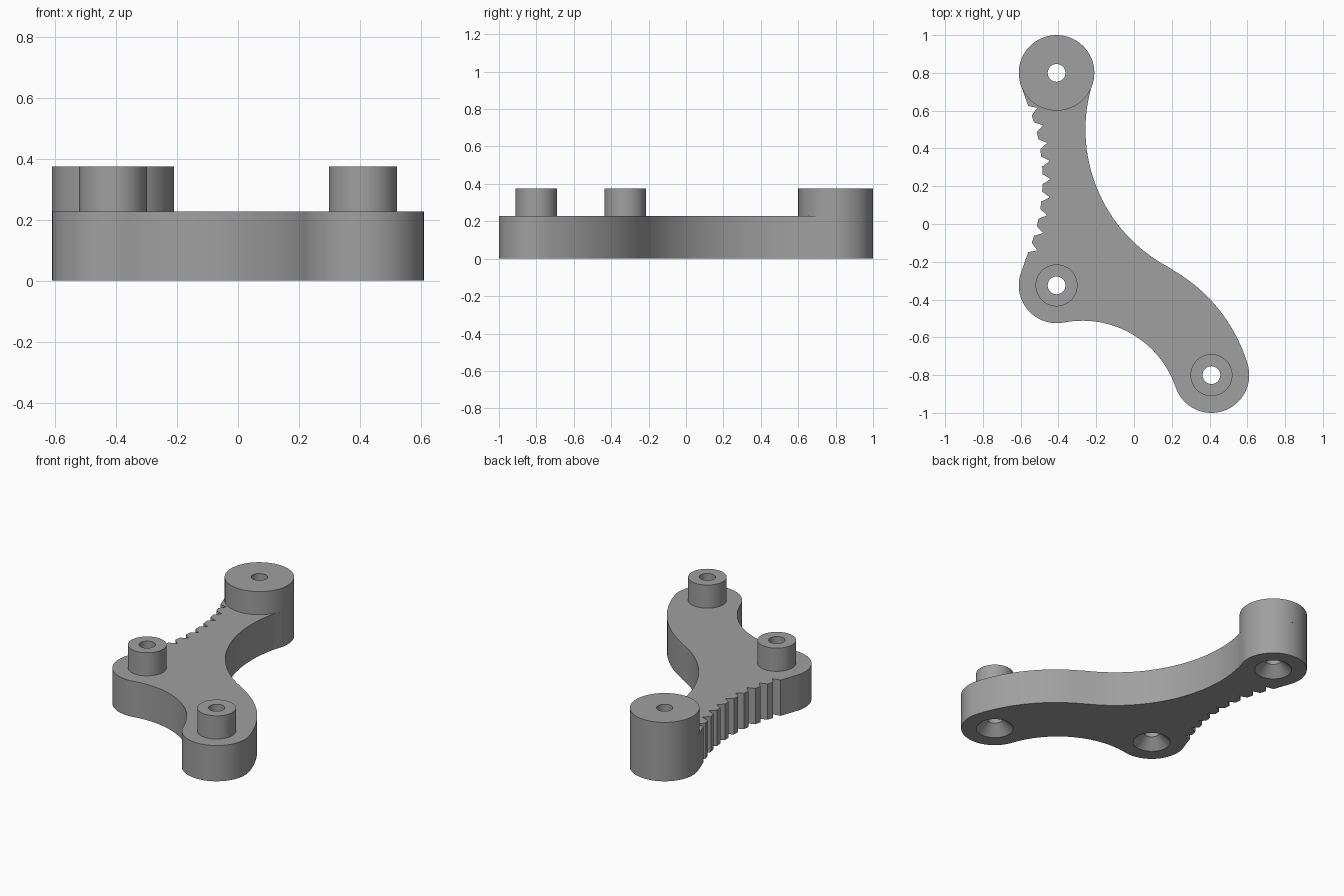
import bpy, bmesh, math
from mathutils import Vector

if "Cube" in bpy.data.objects:
    bpy.data.objects.remove(bpy.data.objects["Cube"])

PLATE_H, TOP_Z = 0.227, 0.374
END_R, HOLE_R, SINK_R = 0.20, 0.047, 0.11
TOP, LEFT, RIGHT = Vector((-0.41, 0.80)), Vector((-0.41, -0.325)), Vector((0.41, -0.80))

grey = bpy.data.materials.new("mid grey")
grey.diffuse_color = (0.35, 0.35, 0.35, 1)
grey.use_nodes = True
grey.node_tree.nodes["Principled BSDF"].inputs["Base Color"].default_value = grey.diffuse_color


def make_object(name, bm):
    bmesh.ops.recalc_face_normals(bm, faces=bm.faces)
    mesh = bpy.data.meshes.new(name)
    bm.to_mesh(mesh)
    bm.free()
    mesh.materials.append(grey)
    ob = bpy.data.objects.new(name, mesh)
    bpy.context.collection.objects.link(ob)
    return ob


def activate(ob):
    bpy.ops.object.select_all(action='DESELECT')
    ob.select_set(True)
    bpy.context.view_layer.objects.active = ob


def smooth(ob):
    activate(ob)
    bpy.ops.object.shade_smooth_by_angle(angle=math.radians(25))


def lathe(name, centre, profile, closed=False, segs=64):
    """Spin (radius, z) points around a vertical axis."""
    bm = bmesh.new()
    rings = [[bm.verts.new((centre.x + r * math.cos(2 * math.pi * i / segs),
                            centre.y + r * math.sin(2 * math.pi * i / segs), z))
              for i in range(segs)] for r, z in profile]
    for a, b in zip(rings, rings[1:]):
        for i in range(segs):
            j = (i + 1) % segs
            bm.faces.new((a[i], a[j], b[j], b[i]))
    if closed:
        bm.faces.new(rings[0])
        bm.faces.new(rings[-1])
    return make_object(name, bm)


def arc(c, r, a0, a1, n):
    """Points on an arc, angles in radians, going from a0 to a1."""
    return [c + r * Vector((math.cos(a0 + (a1 - a0) * i / n),
                            math.sin(a0 + (a1 - a0) * i / n))) for i in range(n + 1)]


def angle(frm, to):
    d = to - frm
    return math.atan2(d.y, d.x)


# Fillet circles of the curved arms, tangent to the round ends
inner_c, inner_r = Vector((0.566, 0.50)), 0.823
outer_c, outer_r = Vector((-0.222, -0.99)), 0.86
belly_c, belly_r = Vector((-0.272, -1.032)), 0.52
tau = 2 * math.pi

# Outline, clockwise from the upper left of the top end
outline = arc(TOP, END_R, math.radians(202), angle(TOP, inner_c), 40)
outline += arc(inner_c, inner_r, angle(inner_c, TOP), angle(inner_c, outer_c) + tau, 32)
outline += arc(outer_c, outer_r, angle(outer_c, inner_c), angle(outer_c, RIGHT), 24)
outline += arc(RIGHT, END_R, angle(outer_c, RIGHT), angle(RIGHT, belly_c), 36)
outline += arc(belly_c, belly_r, angle(belly_c, RIGHT), angle(belly_c, LEFT), 28)
outline += arc(LEFT, END_R, angle(LEFT, belly_c), math.radians(158) - tau, 28)

# Toothed rack on a concave arc: nine notches
rack_c, tip_r, root_r = Vector((-1.507, 0.2375)), 1.023, 1.065
pitch, half = 0.0905, 0.026
for k in range(-4, 5):
    for r, off in ((tip_r, -half), (root_r, 0), (tip_r, half)):
        a = k * pitch + off
        outline.append(rack_c + r * Vector((math.cos(a), math.sin(a))))

# Drop doubled joints between arcs
points = []
for p in outline:
    if not points or (p - points[-1]).length > 0.006:
        points.append(p)

# Bracket plate
bm = bmesh.new()
base = bm.faces.new([bm.verts.new((p.x, p.y, 0)) for p in points])
top = bmesh.ops.extrude_face_region(bm, geom=[base], use_keep_orig=True)
bmesh.ops.translate(bm, vec=(0, 0, PLATE_H),
                    verts=[v for v in top["geom"] if isinstance(v, bmesh.types.BMVert)])
plate = make_object("bracket_plate", bm)

# Countersunk screw holes, wide at the underside
depth = SINK_R - HOLE_R
for c in (TOP, LEFT, RIGHT):
    cutter = lathe("hole_cutter", c, [(SINK_R + 0.02, -0.02), (HOLE_R, depth), (HOLE_R, 0.5)], True)
    cutter.hide_render = True
    mod = plate.modifiers.new("hole", 'BOOLEAN')
    mod.object, mod.operation, mod.solver = cutter, 'DIFFERENCE', 'EXACT'
    activate(plate)
    bpy.ops.object.modifier_apply(modifier=mod.name)
    bpy.data.objects.remove(cutter)
smooth(plate)

# Raised bosses with the holes running through them
for name, c, r in (("large_boss", TOP, END_R), ("left_boss", LEFT, 0.111), ("right_boss", RIGHT, 0.111)):
    smooth(lathe(name, c, [(r, PLATE_H), (r, TOP_Z), (HOLE_R, TOP_Z), (HOLE_R, PLATE_H)]))
